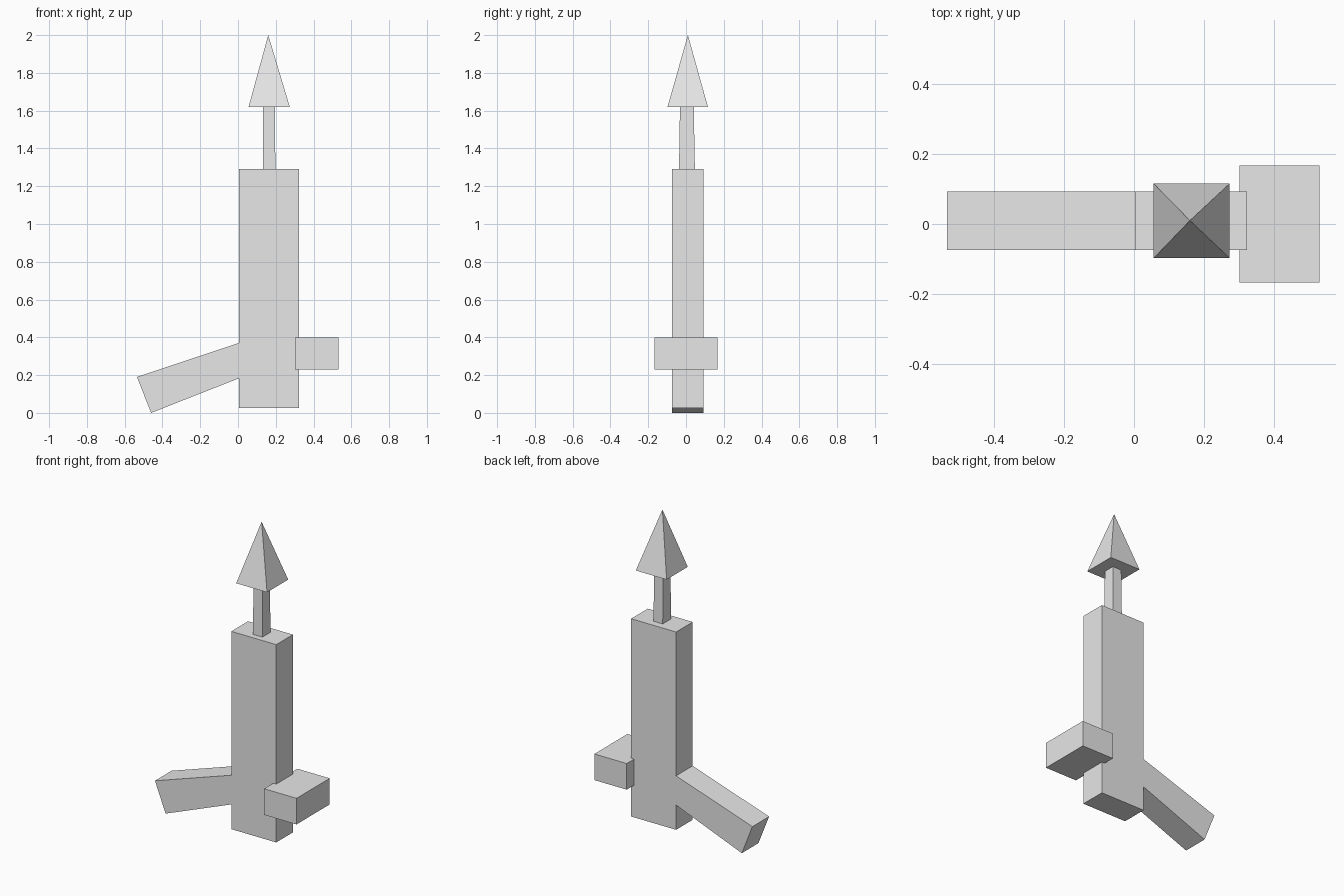
import bpy
import bmesh

cube = bpy.data.objects.get("Cube")
if cube:
    bpy.data.objects.remove(cube, do_unlink=True)

# Single plain grey
grey = bpy.data.materials.new("light grey")
grey.use_nodes = True
colour = (0.8, 0.8, 0.8, 1)
grey.diffuse_color = colour
grey.node_tree.nodes["Principled BSDF"].inputs["Base Color"].default_value = colour


def finish(name, bm):
    bmesh.ops.recalc_face_normals(bm, faces=bm.faces)
    mesh = bpy.data.meshes.new(name)
    bm.to_mesh(mesh)
    bm.free()
    mesh.materials.append(grey)
    obj = bpy.data.objects.new(name, mesh)
    bpy.context.collection.objects.link(obj)
    return obj


def prism(name, profile, y0, y1):
    """Extrude an x-z outline from y0 to y1."""
    bm = bmesh.new()
    face = bm.faces.new([bm.verts.new((x, y0, z)) for x, z in profile])
    out = bmesh.ops.extrude_face_region(bm, geom=[face])
    verts = [v for v in out["geom"] if isinstance(v, bmesh.types.BMVert)]
    bmesh.ops.translate(bm, verts=verts, vec=(0, y1 - y0, 0))
    return finish(name, bm)


def box(name, x0, x1, y0, y1, z0, z1):
    return prism(name, [(x0, z0), (x1, z0), (x1, z1), (x0, z1)], y0, y1)


def loft(name, bottom, top, z0, z1):
    """Join two x-y rectangles (x0, x1, y0, y1); a top of no size gives a point."""
    bm = bmesh.new()
    rings = []
    for (x0, x1, y0, y1), z in ((bottom, z0), (top, z1)):
        rings.append([bm.verts.new((x, y, z))
                      for x, y in ((x0, y0), (x1, y0), (x1, y1), (x0, y1))])
    a, b = rings
    bm.faces.new(a)
    bm.faces.new(b)
    for i in range(4):
        j = (i + 1) % 4
        bm.faces.new((a[i], a[j], b[j], b[i]))
    bmesh.ops.remove_doubles(bm, verts=bm.verts, dist=1e-5)
    return finish(name, bm)


# Upright body
box("body", 0.005, 0.323, -0.075, 0.093, 0.025, 1.29)

# Slanted arm, its inner end flush with the body side
prism("slanted_arm", [(-0.535, 0.19), (-0.46, 0.0), (0.005, 0.183), (0.005, 0.37)],
      -0.075, 0.093)

# Cross block on the opposite side
box("side_block", 0.302, 0.531, -0.167, 0.168, 0.231, 0.398)

# Slim rod, slightly narrower at the top
loft("rod", (0.132, 0.198, -0.037, 0.047), (0.132, 0.195, -0.032, 0.041), 1.29, 1.62)

# Four-sided pointed tip
loft("tip", (0.056, 0.274, -0.098, 0.116), (0.16, 0.16, 0.01, 0.01), 1.62, 2.0)
